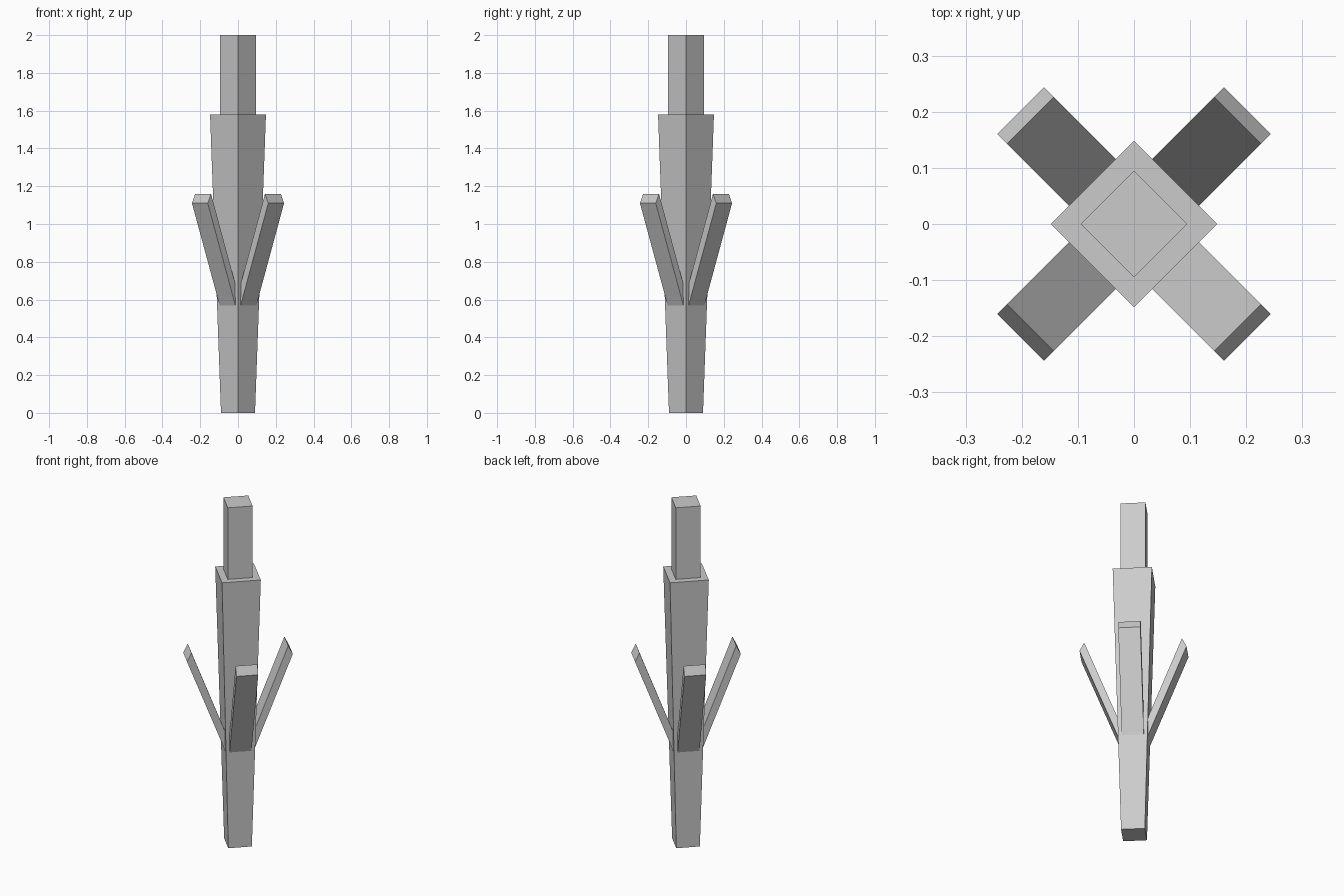
import bpy, bmesh
from math import pi, radians, sin, cos
from mathutils import Matrix

if "Cube" in bpy.data.objects:
    bpy.data.objects.remove(bpy.data.objects["Cube"])


def add_object(name, bm):
    bmesh.ops.recalc_face_normals(bm, faces=bm.faces)
    mesh = bpy.data.meshes.new(name)
    bm.to_mesh(mesh)
    bm.free()
    obj = bpy.data.objects.new(name, mesh)
    bpy.context.collection.objects.link(obj)
    return obj


def square_post(name, r_bottom, r_top, z0, z1):
    """Four-sided post whose corners lie on the x and y axes."""
    bm = bmesh.new()
    bmesh.ops.create_cone(bm, cap_ends=True, segments=4, radius1=r_bottom,
                          radius2=r_top, depth=z1 - z0,
                          matrix=Matrix.Translation((0, 0, (z0 + z1) / 2)))
    # Put the corners exactly on the axes
    for v in bm.verts:
        r = r_bottom if v.co.z < (z0 + z1) / 2 else r_top
        if abs(abs(v.co.x) - abs(v.co.y)) < 1e-4:
            v.co.xy = Matrix.Rotation(pi / 4, 2) @ v.co.xy
    return add_object(name, bm)


def arm(name, profile, width, angle):
    """Slanted plank: (radius, z) profile extruded across its width."""
    bm = bmesh.new()
    face = bm.faces.new([bm.verts.new((r, -width / 2, z)) for r, z in profile])
    ext = bmesh.ops.extrude_face_region(bm, geom=[face])
    verts = [g for g in ext["geom"] if isinstance(g, bmesh.types.BMVert)]
    bmesh.ops.translate(bm, verts=verts, vec=(0, width, 0))
    bmesh.ops.rotate(bm, verts=bm.verts, cent=(0, 0, 0),
                     matrix=Matrix.Rotation(angle, 3, 'Z'))
    return add_object(name, bm)


# Tapered trunk and the narrower straight top block
square_post("trunk", 0.09, 0.148, 0.0, 1.58)
square_post("top_block", 0.095, 0.095, 1.58, 2.0)

# Four slanted arms, one growing out of each trunk face
arm_profile = [(0.077, 0.565), (0.2857, 1.11), (0.261, 1.16), (0.046, 0.595)]
for i in range(4):
    arm(f"arm_{i + 1}", arm_profile, 0.118, pi / 4 + i * pi / 2)
